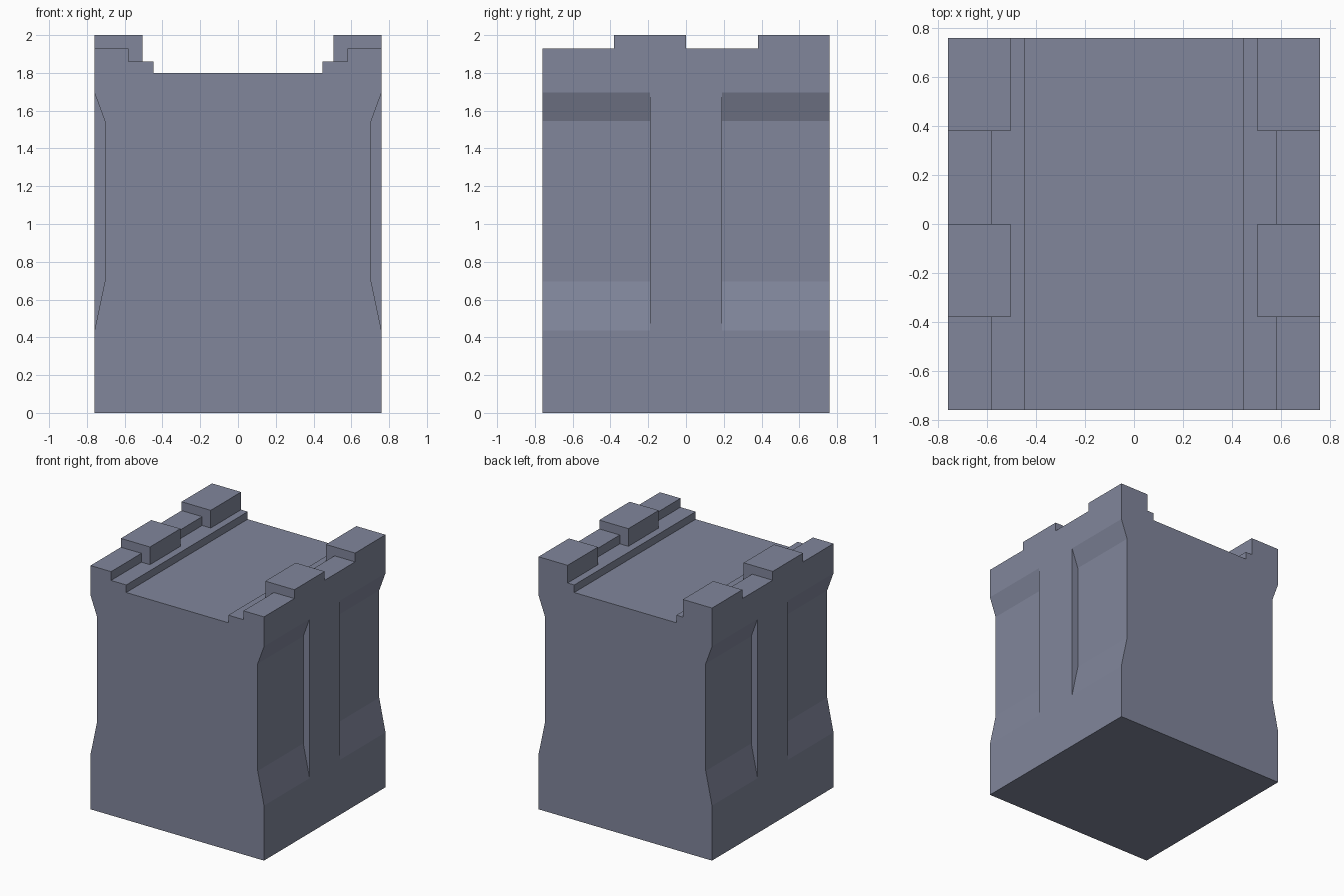
import bpy, bmesh

if "Cube" in bpy.data.objects:
    bpy.data.objects.remove(bpy.data.objects["Cube"])

W = 0.76   # half width and half depth
H = 2.0    # full height

stone = bpy.data.materials.new("slate_grey_stone")
stone.diffuse_color = (0.22, 0.24, 0.33, 1)
stone.use_nodes = True
stone.node_tree.nodes["Principled BSDF"].inputs["Base Color"].default_value = stone.diffuse_color


def prism(name, profile, y0, y1):
    """Extrude an (x, z) profile along y."""
    bm = bmesh.new()
    face = bm.faces.new([bm.verts.new((x, y0, z)) for x, z in profile])
    new = bmesh.ops.extrude_face_region(bm, geom=[face])["geom"]
    bmesh.ops.translate(bm, vec=(0, y1 - y0, 0),
                        verts=[v for v in new if isinstance(v, bmesh.types.BMVert)])
    bmesh.ops.recalc_face_normals(bm, faces=bm.faces)
    mesh = bpy.data.meshes.new(name)
    bm.to_mesh(mesh)
    bm.free()
    mesh.materials.append(stone)
    obj = bpy.data.objects.new(name, mesh)
    bpy.context.collection.objects.link(obj)
    return obj


def rect(x, z0, z1):
    return [(-x, z0), (x, z0), (x, z1), (-x, z1)]


def cut(target, profile, y0, y1):
    """Subtract an extruded profile and discard the cutter."""
    cutter = prism("cutter", profile, y0, y1)
    cutter.hide_render = True
    mod = target.modifiers.new("cut", 'BOOLEAN')
    mod.operation = 'DIFFERENCE'
    mod.solver = 'EXACT'
    mod.object = cutter
    bpy.context.view_layer.objects.active = target
    bpy.ops.object.modifier_apply(modifier=mod.name)
    bpy.data.objects.remove(cutter, do_unlink=True)


# Solid wall block
wall = prism("castle_wall", rect(W, 0, H), -W, W)

# Walkway channel with a small step along each parapet
cut(wall, rect(0.505, 1.86, 2.3), -1, 1)
cut(wall, rect(0.447, 1.80, 2.3), -1, 1)

# Crenels: lower, thinner parapet between the merlons
for y0, y1 in ((-1, -0.38), (0, 0.38)):
    cut(wall, rect(0.58, 1.86, 2.3), y0, y1)
    cut(wall, rect(1, 1.93, 2.3), y0, y1)

# Sloped side recesses, leaving a central pilaster on each side
for s in (-1, 1):
    recess = [(s * x, z) for x, z in
              ((W, 0.435), (0.705, 0.695), (0.705, 1.545), (W, 1.695),
               (0.9, 1.695), (0.9, 0.435))]
    for y0, y1 in ((-1, -0.19), (0.19, 1)):
        cut(wall, recess, y0, y1)
